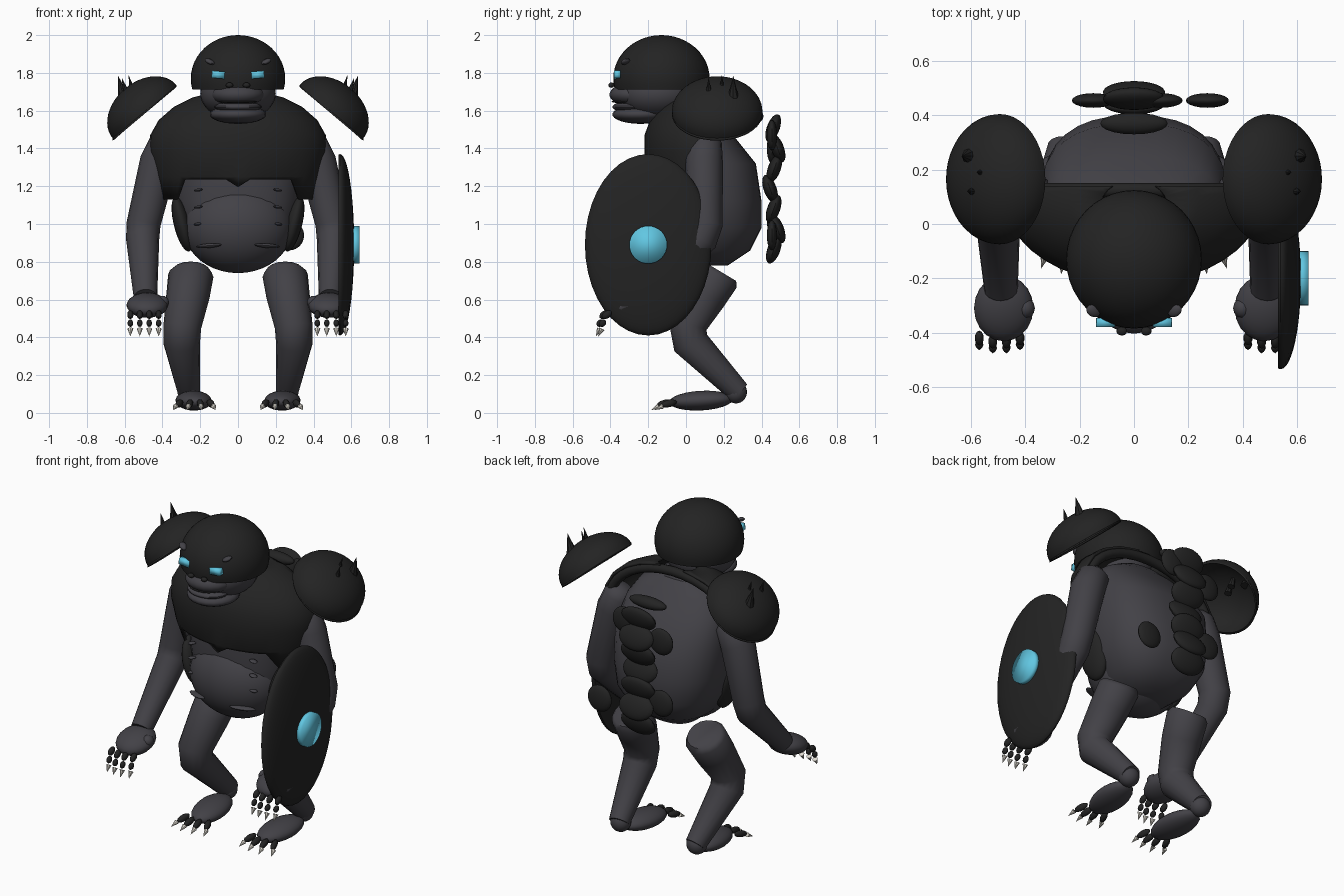
import bpy, bmesh, math
from mathutils import Vector, Matrix, Euler

cube = bpy.data.objects.get("Cube")
if cube:
    bpy.data.objects.remove(cube)


def material(name, rgb):
    m = bpy.data.materials.new(name)
    m.use_nodes = True
    m.diffuse_color = (*rgb, 1)
    m.node_tree.nodes["Principled BSDF"].inputs["Base Color"].default_value = (*rgb, 1)
    return m


FUR = material("charcoal_hide", (0.055, 0.053, 0.062))
ARMOUR = material("black_armour", (0.017, 0.017, 0.017))
GLOW = material("cyan_glow", (0.12, 0.57, 0.76))
CLAW = material("ivory_claw", (0.76, 0.73, 0.66))


def finish(name, bm, mat, angle=40, thick=0):
    bmesh.ops.recalc_face_normals(bm, faces=bm.faces)
    me = bpy.data.meshes.new(name)
    bm.to_mesh(me)
    bm.free()
    ob = bpy.data.objects.new(name, me)
    bpy.context.collection.objects.link(ob)
    me.materials.append(mat)
    if thick:
        mod = ob.modifiers.new("thickness", "SOLIDIFY")
        mod.thickness = thick
    bpy.ops.object.select_all(action="DESELECT")
    ob.select_set(True)
    bpy.context.view_layer.objects.active = ob
    bpy.ops.object.shade_smooth_by_angle(angle=math.radians(angle))


def placed(loc, size, rot=(0, 0, 0)):
    turn = Euler([math.radians(a) for a in rot]).to_matrix().to_4x4()
    return Matrix.Translation(loc) @ turn @ Matrix.Diagonal((*size, 1))


def ball(name, loc, size, mat, rot=(0, 0, 0), seg=20):
    bm = bmesh.new()
    bmesh.ops.create_uvsphere(bm, u_segments=seg, v_segments=seg * 2 // 3, radius=1,
                              matrix=placed(loc, size, rot))
    finish(name, bm, mat)


def dome(name, loc, size, mat, rot=(0, 0, 0), cut=0, closed=False, thick=0):
    # Part of a sphere above the cutting height, then scaled and turned
    bm = bmesh.new()
    bmesh.ops.create_uvsphere(bm, u_segments=40, v_segments=24, radius=1)
    geom = bm.verts[:] + bm.edges[:] + bm.faces[:]
    bmesh.ops.bisect_plane(bm, geom=geom, plane_co=(0, 0, cut), plane_no=(0, 0, 1), clear_inner=True)
    if closed:
        bmesh.ops.holes_fill(bm, edges=[e for e in bm.edges if e.is_boundary])
    bm.transform(placed(loc, size, rot))
    finish(name, bm, mat, thick=thick)


def spike(name, base, tip, radius, mat):
    base, tip = Vector(base), Vector(tip)
    d = tip - base
    bm = bmesh.new()
    bmesh.ops.create_cone(bm, cap_ends=True, segments=8, radius1=radius, radius2=0, depth=d.length,
                          matrix=Matrix.Translation((base + tip) / 2) @ d.to_track_quat("Z", "Y").to_matrix().to_4x4())
    finish(name, bm, mat)


def bridge(bm, rings, caps=True):
    n = len(rings[0])
    for a, b in zip(rings, rings[1:]):
        for i in range(n):
            bm.faces.new((a[i], a[(i + 1) % n], b[(i + 1) % n], b[i]))
    if caps:
        bm.faces.new(rings[0])
        bm.faces.new(rings[-1])


def loft(rows, n=32, caps=True, power=1):
    # Rows are height, centre y, half width, half depth; a power below 1 squares the section
    bm = bmesh.new()
    rings = []
    for z, cy, rx, ry in rows:
        ring = []
        for i in range(n):
            c, s = math.cos(math.tau * i / n), math.sin(math.tau * i / n)
            ring.append(bm.verts.new((rx * math.copysign(abs(c) ** power, c),
                                      cy + ry * math.copysign(abs(s) ** power, s), z)))
        rings.append(ring)
    bridge(bm, rings, caps)
    return bm


def limb(name, path, radii, mat, n=16, side=(1, 0, 0)):
    # Tapered tube with mitred bends
    pts = [Vector(p) for p in path]
    bm = bmesh.new()
    rings = []
    for i, (p, r) in enumerate(zip(pts, radii)):
        ahead = (pts[min(i + 1, len(pts) - 1)] - p).normalized()
        behind = (p - pts[max(i - 1, 0)]).normalized()
        d = (ahead + behind).normalized()
        u = d.cross(Vector(side)).normalized()
        v = d.cross(u)
        rings.append([bm.verts.new(p + r * (u * math.cos(math.tau * k / n) + v * math.sin(math.tau * k / n)))
                      for k in range(n)])
    bridge(bm, rings)
    finish(name, bm, mat, 55)


# Torso and belly
finish("torso", loft([(0.78, 0.09, 0.14, 0.13), (0.86, 0.11, 0.24, 0.23), (0.98, 0.12, 0.31, 0.28),
                      (1.12, 0.12, 0.335, 0.28), (1.32, 0.1, 0.345, 0.27), (1.47, 0.06, 0.32, 0.19),
                      (1.56, 0.03, 0.26, 0.15), (1.62, 0.01, 0.16, 0.11)], power=0.82), FUR)
ball("belly", (0, 0, 0.985), (0.29, 0.225, 0.245), FUR, seg=32)

# Breastplate: shell open at the back, with a raised and notched front hem
bm = loft([(1.13, 0.08, 0.4, 0.24), (1.25, 0.08, 0.435, 0.29), (1.38, 0.08, 0.47, 0.3), (1.47, 0.08, 0.465, 0.3),
           (1.55, 0.08, 0.42, 0.27), (1.62, 0.08, 0.34, 0.22), (1.67, 0.08, 0.24, 0.16), (1.7, 0.08, 0.12, 0.08)],
          40, caps=False)
for v in bm.verts:
    if v.co.z < 1.14 and abs(v.co.x) < 0.31 and v.co.y < 0:
        v.co.z = 1.195 if abs(v.co.x) < 0.02 else 1.235
        v.co.y -= 0.04
bmesh.ops.bisect_plane(bm, geom=bm.verts[:] + bm.edges[:] + bm.faces[:], plane_co=(0, 0.14, 0),
                       plane_no=(0, 1, 0), clear_outer=True)
finish("breastplate", bm, ARMOUR, thick=0.015)
arch = [math.pi * (0.04 + 0.92 * i / 16) for i in range(17)]
limb("breastplate_rim", [(0.43 * math.cos(a), 0.125, 1.39 + 0.28 * math.sin(a)) for a in arch], [0.028] * 17,
     ARMOUR, 10, (0, 1, 0))

# Head and helmet
ball("head", (0, -0.15, 1.69), (0.2, 0.21, 0.14), FUR, seg=28)
ball("muzzle", (0, -0.28, 1.685), (0.14, 0.125, 0.065), FUR)
ball("lower_lip", (0, -0.29, 1.62), (0.125, 0.1, 0.03), FUR)
ball("jaw", (0, -0.24, 1.58), (0.15, 0.15, 0.05), FUR)
ball("mouth", (0, -0.31, 1.648), (0.105, 0.085, 0.01), ARMOUR)
dome("helmet", (0, -0.13, 1.77), (0.25, 0.255, 0.23), ARMOUR, cut=-0.25, closed=True)

for s, side in ((1, "left"), (-1, "right")):
    # Face details
    bm = bmesh.new()
    bmesh.ops.create_cube(bm, size=1, matrix=placed((s * 0.105, -0.363, 1.79), (0.068, 0.034, 0.038), (0, -s * 5, 0)))
    finish(side + "_eye", bm, GLOW, 180)
    ball(side + "_brow", (s * 0.15, -0.32, 1.86), (0.03, 0.022, 0.013), FUR, (0, -s * 25, s * 30), 12)
    ball(side + "_nostril", (s * 0.045, -0.395, 1.735), (0.02, 0.016, 0.014), ARMOUR, seg=12)

    # Flank plates and belly ridges
    ball(side + "_flank_plate", (s * 0.295, 0, 1.0), (0.045, 0.1, 0.15), ARMOUR, (0, s * 14, 0))
    for z in (1.0, 1.09, 1.18):
        ball(side + "_rib_mark", (s * 0.21, -0.15, z), (0.025, 0.02, 0.008), FUR, (0, s * 10, 0), 10)
    ball(side + "_belly_fold", (s * 0.155, -0.175, 0.885), (0.075, 0.025, 0.012), FUR, (0, s * 4, s * 25), 12)

    # Shoulder armour with spikes
    dome(side + "_pauldron", (s * 0.495, 0.165, 1.595), (0.22, 0.24, 0.16), ARMOUR, (0, s * 40, 0), thick=0.012)
    for x, y, r, h in ((0.605, 0.25, 0.03, 1.785), (0.55, 0.19, 0.022, 1.79), (0.585, 0.12, 0.022, 1.775)):
        spike(side + "_pauldron_spike", (s * x, y, 1.67), (s * (x + 0.03), y, h), r, ARMOUR)

    # Arm and hand
    limb(side + "_arm", [(s * 0.365, 0.1, 1.47), (s * 0.38, 0.1, 1.43), (s * 0.42, 0.095, 1.33), (s * 0.5, 0.105, 1.0),
                         (s * 0.505, 0.08, 0.92), (s * 0.49, -0.24, 0.61)],
         [0.05, 0.09, 0.1, 0.09, 0.088, 0.062], FUR)
    ball(side + "_hand", (s * 0.48, -0.31, 0.57), (0.11, 0.125, 0.06), FUR, (15, 0, 0))
    ball(side + "_thumb", (s * 0.4, -0.31, 0.585), (0.035, 0.038, 0.035), FUR, seg=12)
    for i in range(4):
        x = s * (0.42 + i * 0.05)
        y = -0.42 - (0.012 if i in (1, 2) else 0)
        ball(side + "_finger_base", (x, y, 0.52), (0.017, 0.03, 0.02), ARMOUR, (35, 0, 0), 10)
        ball(side + "_finger_end", (x, y - 0.022, 0.475), (0.015, 0.022, 0.018), ARMOUR, (45, 0, 0), 10)
        spike(side + "_finger_claw", (x, y - 0.025, 0.445), (x, y - 0.045, 0.405), 0.016, CLAW)

    # Leg and foot
    limb(side + "_leg", [(s * 0.25, 0.18, 0.75), (s * 0.25, 0.165, 0.725), (s * 0.265, 0.1, 0.62),
                         (s * 0.295, 0.01, 0.455), (s * 0.298, 0.025, 0.37), (s * 0.26, 0.28, 0.11)],
         [0.1, 0.12, 0.115, 0.1, 0.097, 0.06], FUR)
    ball(side + "_heel", (s * 0.26, 0.265, 0.11), (0.06, 0.058, 0.06), FUR)
    ball(side + "_foot", (s * 0.235, 0.08, 0.065), (0.095, 0.17, 0.052), FUR, (3, 0, -s * 6))
    for i in range(4):
        x = 0.145 + i * 0.055
        out = (i - 1.3) * 0.012
        y = -0.09 - (0.02 if i in (1, 2) else 0)
        ball(side + "_toe", (s * x, y, 0.05), (0.018, 0.045, 0.02), ARMOUR, (12, 0, s * (i - 1.5) * 12), 10)
        spike(side + "_toe_claw", (s * (x + out), y - 0.035, 0.035), (s * (x + out * 1.6), y - 0.075, 0.015), 0.014, CLAW)

# Shield with glowing boss on the left arm
dome("shield", (0.54, -0.2, 0.89), (0.48, 0.335, 0.075), ARMOUR, (0, 90, 0), cut=-0.12, closed=True)
bm = bmesh.new()
bmesh.ops.create_cone(bm, cap_ends=True, segments=32, radius1=0.1, radius2=0.1, depth=0.04,
                      matrix=placed((0.622, -0.2, 0.89), (1, 1, 1), (0, 90, 0)))
finish("shield_boss", bm, GLOW, 180)

# Floating spine plates
ball("upper_spine_plate", (0, 0.37, 1.57), (0.125, 0.04, 0.035), ARMOUR)
for i in range(7):
    ball("spine_plate", (0, 0.465 + 0.02 * math.sin(i * 1.6), 0.865 + i * 0.107), (0.115, 0.034, 0.078),
         ARMOUR, (20 if i % 2 else -20, 0, 0))
for x, z in ((0.27, 0.94), (-0.15, 1.02), (-0.15, 1.4), (0.1, 1.47)):
    ball("side_plate", (x, 0.455, z), (0.08, 0.027, 0.08), ARMOUR)
